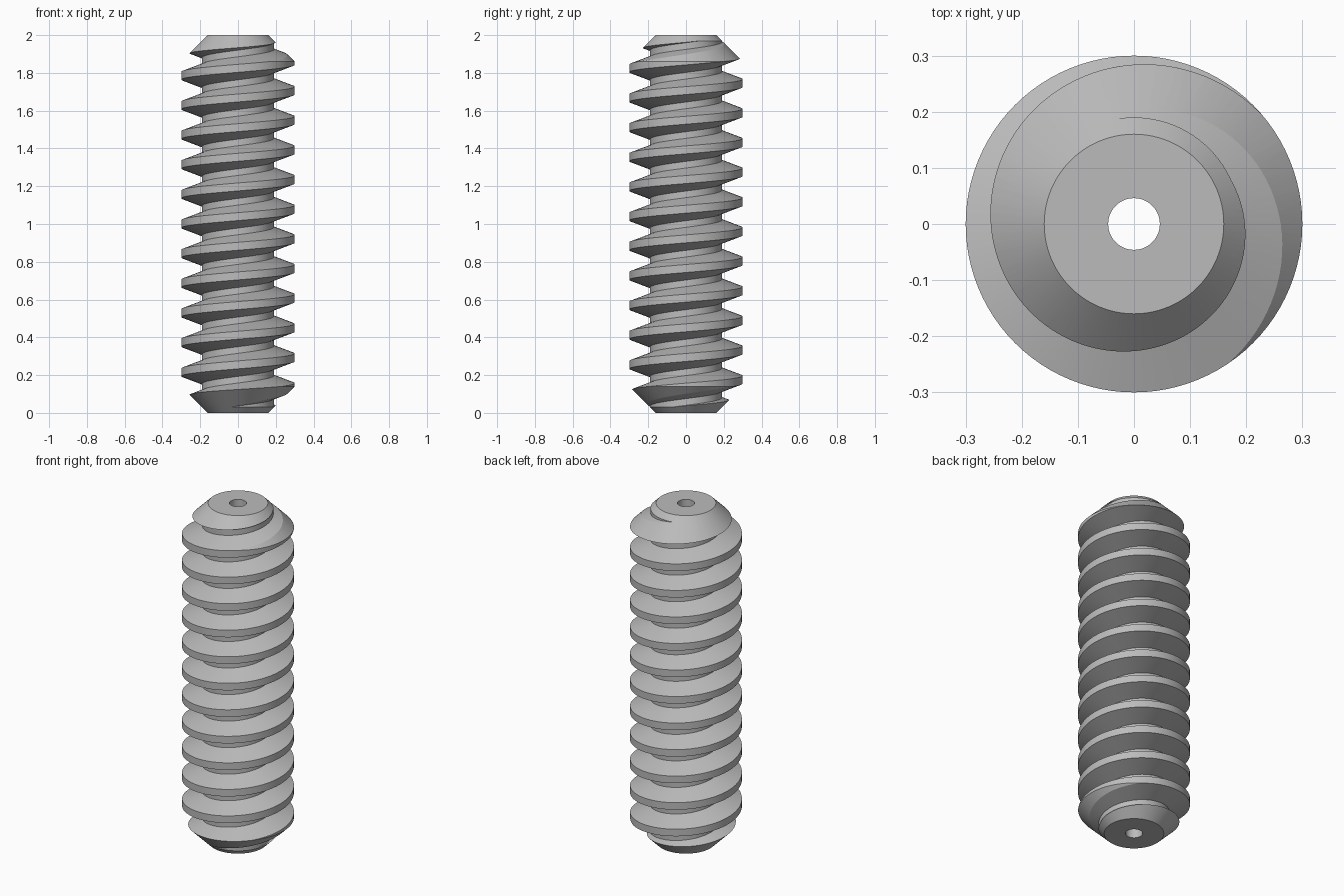
import bpy
import bmesh
import math

SEG = 96            # steps per turn
PITCH = 0.157
TURNS = 16
CREST, ROOT, BORE, TIP = 0.30, 0.19, 0.046, 0.16
HALF_CREST, HALF_BASE = 0.021, 0.061

cube = bpy.data.objects.get("Cube")
if cube:
    bpy.data.objects.remove(cube, do_unlink=True)

steel = bpy.data.materials.new("grey_steel")
steel.use_nodes = True
grey = (0.5, 0.5, 0.5, 1)
steel.diffuse_color = grey
steel.node_tree.nodes["Principled BSDF"].inputs["Base Color"].default_value = grey


def make_object(name, bm):
    bmesh.ops.recalc_face_normals(bm, faces=bm.faces)
    mesh = bpy.data.meshes.new(name)
    bm.to_mesh(mesh)
    bm.free()
    mesh.materials.append(steel)
    obj = bpy.data.objects.new(name, mesh)
    bpy.context.collection.objects.link(obj)
    return obj


def helical_thread():
    """Sweep one tooth along a right-handed helix, joining each turn to the next."""
    tooth = [(ROOT, -HALF_BASE), (CREST, -HALF_CREST),
             (CREST, HALF_CREST), (ROOT, HALF_BASE)]
    bm = bmesh.new()
    rows = []
    for i in range(TURNS * SEG + 1):
        turn = i / SEG - TURNS / 2
        a = math.pi + math.tau * turn
        rows.append([bm.verts.new((r * math.cos(a), r * math.sin(a), 1 + PITCH * turn + dz))
                     for r, dz in tooth])
    for i in range(TURNS * SEG):
        a, b = rows[i], rows[i + 1]
        for j in range(3):
            bm.faces.new((a[j], b[j], b[j + 1], a[j + 1]))
        if i + SEG < TURNS * SEG:
            c, d = rows[i + SEG], rows[i + SEG + 1]
            bm.faces.new((a[3], b[3], d[0], c[0]))
    # close both open ends with a cone, well outside the finished part
    ends = [e for e in bm.edges if e.is_boundary]
    low, high = bm.verts.new((0, 0, -1)), bm.verts.new((0, 0, 3))
    for e in ends:
        apex = low if e.verts[0].co.z < 1 else high
        bm.faces.new((e.verts[0], e.verts[1], apex))
    return make_object("threaded_rod", bm)


def turned_blank():
    """Bored cylinder with chamfered ends that trims the thread."""
    wide = CREST + 0.05
    profile = [(BORE, 0), (TIP, 0), (wide, wide - TIP),
               (wide, 2 - wide + TIP), (TIP, 2), (BORE, 2)]
    bm = bmesh.new()
    rings = [[bm.verts.new((r * math.cos(math.tau * k / SEG), r * math.sin(math.tau * k / SEG), z))
              for k in range(SEG)] for r, z in profile]
    for n, ring in enumerate(rings):
        other = rings[(n + 1) % len(rings)]
        for k in range(SEG):
            m = (k + 1) % SEG
            bm.faces.new((ring[k], ring[m], other[m], other[k]))
    return make_object("blank_cutter", bm)


rod = helical_thread()
blank = turned_blank()

# keep only the thread inside the blank
trim = rod.modifiers.new("trim", "BOOLEAN")
trim.operation = "INTERSECT"
trim.solver = "EXACT"
trim.object = blank

bpy.ops.object.select_all(action="DESELECT")
bpy.context.view_layer.objects.active = rod
rod.select_set(True)
bpy.ops.object.modifier_apply(modifier=trim.name)
bpy.data.objects.remove(blank, do_unlink=True)
bpy.ops.object.shade_smooth_by_angle(angle=math.radians(18))
